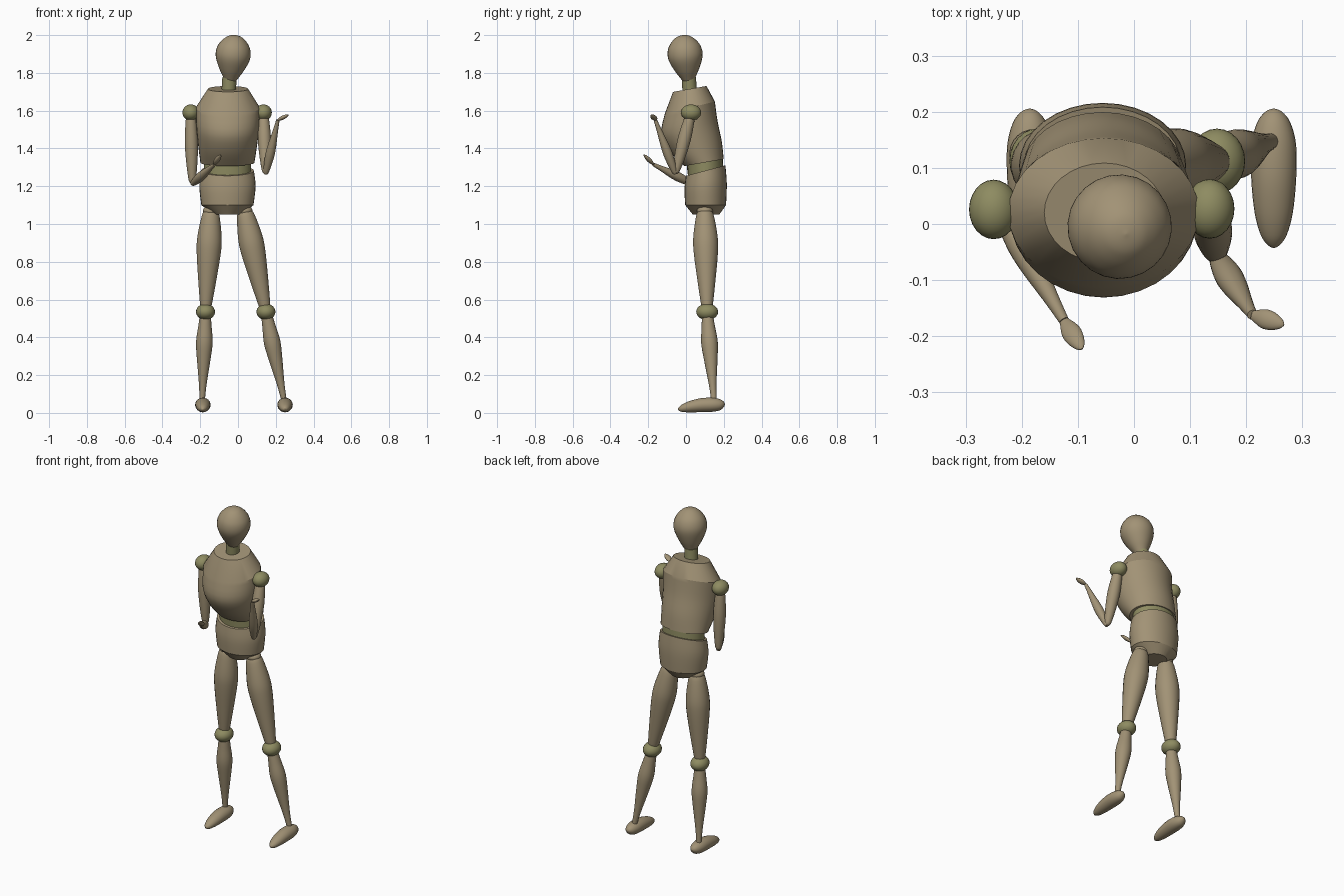
import bpy, bmesh, math
from mathutils import Vector, Matrix

if "Cube" in bpy.data.objects:
    bpy.data.objects.remove(bpy.data.objects["Cube"])

def material(name, rgb):
    m = bpy.data.materials.new(name)
    m.diffuse_color = (*rgb, 1)
    m.use_nodes = True
    m.node_tree.nodes["Principled BSDF"].inputs["Base Color"].default_value = m.diffuse_color
    return m

WOOD = material("wood", (0.36, 0.29, 0.18))
JOINT = material("joint", (0.27, 0.26, 0.12))

def finish(name, bm, mat, angle=35):
    bmesh.ops.recalc_face_normals(bm, faces=bm.faces)
    me = bpy.data.meshes.new(name)
    bm.to_mesh(me)
    bm.free()
    me.materials.append(mat)
    ob = bpy.data.objects.new(name, me)
    bpy.context.collection.objects.link(ob)
    bpy.ops.object.select_all(action='DESELECT')
    ob.select_set(True)
    bpy.context.view_layer.objects.active = ob
    bpy.ops.object.shade_smooth_by_angle(angle=math.radians(angle))
    return ob

def smooth(rows, steps=4):
    """Catmull-Rom through rows of numbers."""
    rows = [Vector(r) for r in rows]
    out = []
    for i in range(len(rows) - 1):
        p1, p2 = rows[i], rows[i + 1]
        p0, p3 = rows[max(i - 1, 0)], rows[min(i + 2, len(rows) - 1)]
        for k in range(steps):
            t = k / steps
            out.append(0.5 * (2 * p1 + (p2 - p0) * t + (2 * p0 - 5 * p1 + 4 * p2 - p3) * t * t
                              + (3 * p1 - p0 - 3 * p2 + p3) * t ** 3))
    return out + [rows[-1]]

def loft(name, rings, mat, segs=32, angle=35):
    """rings: (centre, half width, half depth, rotation matrix)"""
    bm = bmesh.new()
    loops = []
    for c, rx, ry, rot in rings:
        rx, ry = max(rx, 0.001), max(ry, 0.001)
        loops.append([bm.verts.new(Vector(c) + rot @ Vector((rx * math.cos(a), ry * math.sin(a), 0)))
                      for a in (2 * math.pi * i / segs for i in range(segs))])
    for a, b in zip(loops, loops[1:]):
        for i in range(segs):
            j = (i + 1) % segs
            bm.faces.new((a[i], a[j], b[j], b[i]))
    bm.faces.new(loops[0])
    bm.faces.new(loops[-1])
    return finish(name, bm, mat, angle)

def limb(name, a, b, profile, mat=WOOD, flat=1.0):
    """Turned part from a to b; profile is (position along, radius)."""
    a, b = Vector(a), Vector(b)
    rot = (b - a).to_track_quat('Z', 'Y').to_matrix()
    loft(name, [(a.lerp(b, t), r, r * flat, rot) for t, r in smooth(profile)], mat, 24)

def ball(name, c, size, mat=JOINT):
    bm = bmesh.new()
    bmesh.ops.create_uvsphere(bm, u_segments=24, v_segments=16, radius=1,
                              matrix=Matrix.Translation(c) @ Matrix.Diagonal((*size, 1)))
    finish(name, bm, mat)

def torso(name, rows, mat=WOOD, angle=35):
    """rows: (z, centre x, centre y, half width, half depth, forward lean)"""
    loft(name, [((x, y, z), rx, ry, Matrix.Rotation(math.radians(d), 3, 'X'))
                for z, x, y, rx, ry, d in rows], mat, 32, angle)

# Head and neck
limb("head", (-0.042, 0.014, 1.755), (-0.014, -0.018, 2.0),
     [(0, .028), (.1, .043), (.25, .065), (.45, .087), (.6, .093), (.75, .085),
      (.87, .065), (.95, .042), (.985, .023), (1, 0)])
limb("neck", (-0.05, 0.02, 1.69), (-0.045, 0.015, 1.775), [(0, .038), (.5, .038), (1, .038)], JOINT)

# Chest, waist and pelvis
torso("chest", [(1.715, -.053, .02, .107, .09, 10)] + smooth([
    (1.615, -.054, .02, .17, .137, 14),
    (1.51, -.054, .018, .166, .153, 13),
    (1.41, -.055, .053, .155, .139, 11),
    (1.325, -.056, .095, .143, .106, 10)]), angle=22)
torso("waist", [(1.345, -.055, .1, .125, .095, 10), (1.25, -.055, .105, .125, .095, 12)], JOINT)
torso("pelvis", smooth([
    (1.283, -.056, .104, .14, .108, 15),
    (1.2, -.056, .104, .149, .113, 8),
    (1.10, -.056, .104, .138, .108, 0)]) + [(1.05, -.056, .106, .07, .07, 0)], angle=30)

# Legs: hip, knee, ankle
THIGH = [(0, .035), (.06, .048), (.28, .065), (.45, .064), (.75, .047), (.95, .034), (1, .03)]
SHIN = [(0, .03), (.12, .036), (.3, .044), (.5, .036), (.8, .02), (1, .014)]
# foot sections from heel to toe: y, z, half width, half height
FOOT = [(.206, .046, 0, 0), (.2, .045, .015, .014), (.18, .043, .03, .029), (.14, .043, .04, .037),
        (.08, .041, .04, .037), (.02, .033, .034, .03), (-.02, .025, .023, .02),
        (-.038, .021, .01, .009), (-.043, .02, 0, 0)]
LEGS = {"left": ((-.143, .1, 1.07), (-.172, .112, .535), (-.19, .148, .06)),
        "right": ((.035, .1, 1.07), (.148, .112, .535), (.245, .148, .06))}
for side, (hip, knee, ankle) in LEGS.items():
    ball(side + "_hip", hip, (.042, .042, .03), WOOD)
    limb(side + "_thigh", hip, Vector(hip).lerp(Vector(knee), .94), THIGH)
    ball(side + "_knee", knee, (.05, .058, .043))
    limb(side + "_shin", Vector(knee).lerp(Vector(ankle), .06), ankle, SHIN)
    turn = Matrix.Rotation(math.radians(90), 3, 'X')
    fx = ankle[0] + .004
    loft(side + "_foot", [((fx, y, z), rx, rz, turn) for y, z, rx, rz in smooth(FOOT)], WOOD, 24)

# Arms: shoulder, elbow, wrist, fingertip
UPPER = [(0, .025), (.12, .03), (.4, .035), (.7, .029), (.92, .02), (.98, .013), (1, .004)]
FORE = [(0, .01), (.06, .016), (.3, .024), (.5, .023), (.8, .014), (1, .009)]
HAND = [(0, .008), (.35, .017), (.65, .016), (.9, .009), (1, .002)]
ARMS = {"left": ((-.25, .026, 1.59), (-.242, .034, 1.212), (-.125, -.172, 1.315), (-.093, -.223, 1.367)),
        "right": ((.135, .027, 1.59), (.146, -.056, 1.265), (.211, -.162, 1.55), (.267, -.18, 1.578))}
for side, (shoulder, elbow, wrist, tip) in ARMS.items():
    ball(side + "_shoulder", shoulder, (.044, .053, .043))
    limb(side + "_upper_arm", Vector(shoulder).lerp(Vector(elbow), .06), elbow, UPPER)
    limb(side + "_forearm", elbow, wrist, FORE)
    limb(side + "_hand", wrist, tip, HAND, flat=.6)
